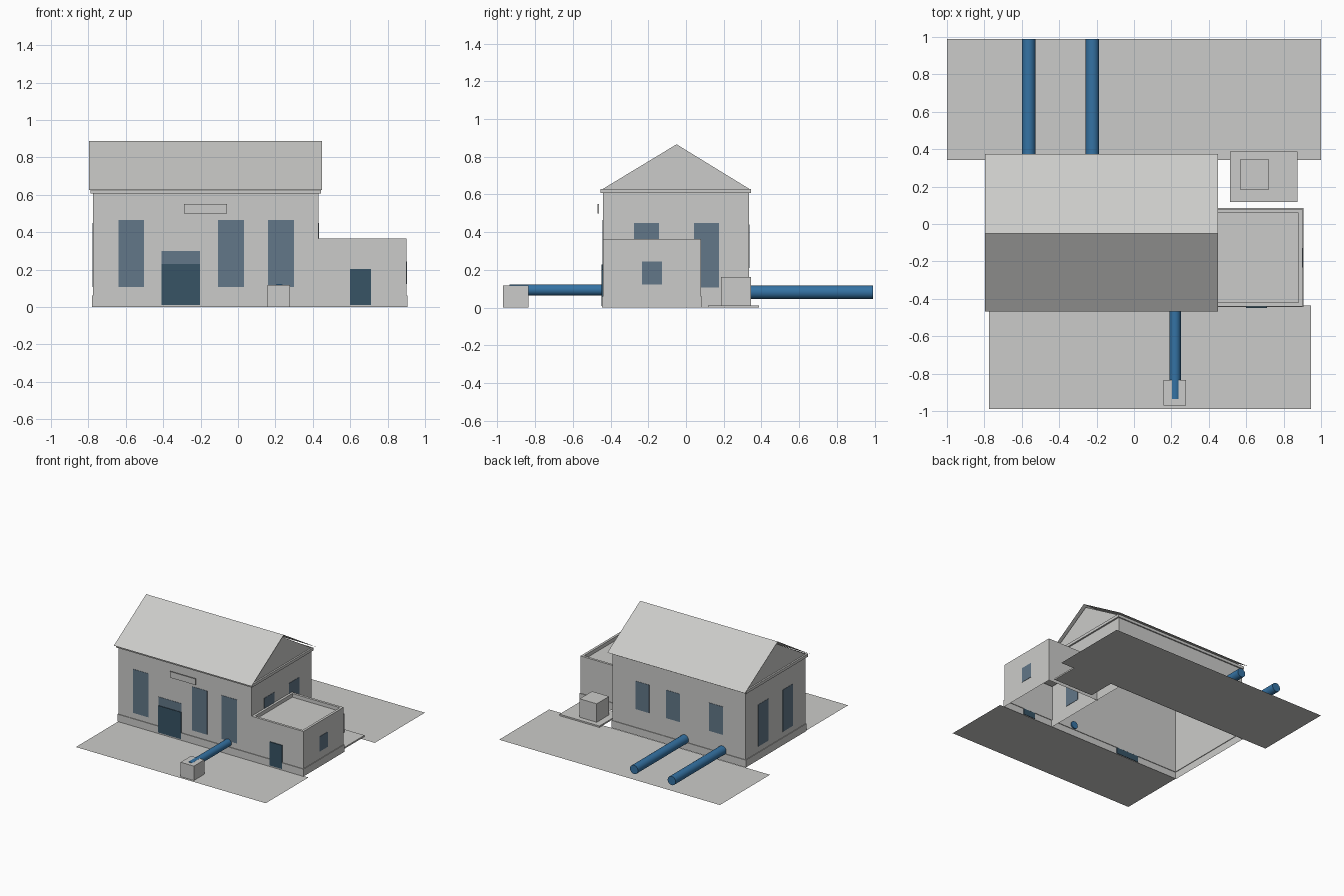
import bpy, bmesh, math

if "Cube" in bpy.data.objects:
    bpy.data.objects.remove(bpy.data.objects["Cube"])


def material(name, rgb):
    m = bpy.data.materials.new(name)
    m.diffuse_color = (*rgb, 1)
    m.use_nodes = True
    m.node_tree.nodes["Principled BSDF"].inputs["Base Color"].default_value = m.diffuse_color
    return m


GREY = material("concrete grey", (0.60, 0.60, 0.585))
GLASS = material("window blue grey", (0.122, 0.184, 0.246))
DOOR = material("door dark blue", (0.038, 0.087, 0.13))
BLUE = material("pipe blue", (0.035, 0.17, 0.37))


def finish(name, bm, mat):
    mesh = bpy.data.meshes.new(name)
    bm.to_mesh(mesh)
    bm.free()
    mesh.materials.append(mat)
    ob = bpy.data.objects.new(name, mesh)
    bpy.context.collection.objects.link(ob)
    return ob


def box(name, x0, x1, y0, y1, z0, z1, mat=GREY):
    bm = bmesh.new()
    bmesh.ops.create_cube(bm, size=1)
    for v in bm.verts:
        v.co.x = x1 if v.co.x > 0 else x0
        v.co.y = y1 if v.co.y > 0 else y0
        v.co.z = z1 if v.co.z > 0 else z0
    return finish(name, bm, mat)


def sheet(name, polys, mat=GREY):
    bm = bmesh.new()
    for poly in polys:
        bm.faces.new([bm.verts.new(p) for p in poly])
    bmesh.ops.remove_doubles(bm, verts=bm.verts, dist=1e-5)
    return finish(name, bm, mat)


def shell(name, x0, x1, y0, y1, levels, cap=False, drop_left=False):
    """Rectangular walls lofted through (height, outward offset) levels, open below."""
    bm = bmesh.new()
    rings = []
    for z, o in levels:
        corners = ((x0 - o, y0 - o), (x1 + o, y0 - o), (x1 + o, y1 + o), (x0 - o, y1 + o))
        rings.append([bm.verts.new((x, y, z)) for x, y in corners])
    for k, (a, b) in enumerate(zip(rings, rings[1:])):
        for i in range(4):
            outer_left = i == 3 and levels[k + 1][1] >= 0
            if not (drop_left and outer_left):
                j = (i + 1) % 4
                bm.faces.new((a[i], a[j], b[j], b[i]))
    if cap:
        bm.faces.new(rings[-1])
    return finish(name, bm, GREY)


# Main hall and side annex
X0, X1, Y0, Y1 = -0.775, 0.43, -0.44, 0.335
AX, AY = 0.90, 0.08
P = 0.06
shell("hall_walls", X0, X1, Y0, Y1, [(0, 0.005), (P, 0.005), (P, 0), (0.607, 0)])
shell("annex_walls", X1, AX, Y0, AY,
      [(0, 0.005), (P, 0.005), (P, 0), (0.365, 0), (0.365, -0.02), (0.335, -0.02)],
      cap=True, drop_left=True)

# Cornice, gables and thin pitched roof
box("cornice", X0 - 0.013, X1 + 0.013, Y0 - 0.013, Y1 + 0.01, 0.607, 0.63)
RIDGE = -0.05
for side, x in (("left", X0), ("right", X1)):
    tri = [(x, Y0, 0.63), (x, Y1, 0.63), (x, RIDGE, 0.866)]
    sheet("gable_" + side, [tri if side == "right" else tri[::-1]])
RX0, RX1, RZ, TOP = -0.797, 0.45, 0.625, 0.887
sheet("roof", [
    [(RX0, -0.468, RZ), (RX1, -0.468, RZ), (RX1, RIDGE, TOP), (RX0, RIDGE, TOP)],
    [(RX0, RIDGE, TOP), (RX1, RIDGE, TOP), (RX1, 0.375, RZ), (RX0, 0.375, RZ)]])

# Windows and doors as thin plates on the walls
T = 0.003
for i, x in enumerate((-0.64, -0.107, 0.161)):
    box(f"front_window_{i}", x, x + 0.138, Y0 - T, Y0 - 0.0005, 0.107, 0.465, GLASS)
for i, x in enumerate((-0.57, -0.182, 0.097)):
    box(f"back_window_{i}", x, x + 0.126, Y1 + 0.0005, Y1 + T, 0.21, 0.44, GLASS)
for i, y in enumerate((-0.276, 0.042)):
    box(f"left_window_{i}", X0 - T, X0 - 0.0005, y, y + 0.133, 0.107, 0.45, GLASS)
    box(f"right_window_{i}", X1 + 0.0005, X1 + T, y, y + 0.133, 0.107, 0.45, GLASS)
box("annex_window", AX + 0.0005, AX + T, -0.233, -0.127, 0.122, 0.244, GLASS)
box("door_transom", -0.41, -0.203, Y0 - T, Y0 - 0.0005, 0.23, 0.30, GLASS)
box("main_door", -0.41, -0.203, Y0 - 0.008, Y0 - 0.0005, 0.01, 0.23, DOOR)
box("annex_door", 0.60, 0.71, Y0 - 0.008, Y0 - 0.0005, 0.01, 0.203, DOOR)

# Blank name board in front of the wall
box("name_board", -0.289, -0.058, -0.469, -0.461, 0.50, 0.55)


# Pipes along the depth
def pipe(name, x, z, r, y0, y1):
    bpy.ops.mesh.primitive_cylinder_add(
        vertices=24, radius=r, depth=y1 - y0,
        location=(x, (y0 + y1) / 2, z), rotation=(math.pi / 2, 0, 0))
    ob = bpy.context.object
    ob.name = name
    ob.data.materials.append(BLUE)
    bpy.ops.object.shade_smooth_by_angle()


pipe("front_pipe", 0.22, 0.094, 0.030, -0.935, -0.43)
for i, x in enumerate((-0.563, -0.222)):
    pipe(f"back_pipe_{i}", x, 0.082, 0.036, 0.33, 0.99)

# Chamber, equipment cabinet and its pad
box("pipe_chamber", 0.159, 0.279, -0.97, -0.834, 0, 0.118)
box("cabinet_pad", 0.513, 0.875, 0.117, 0.387, 0.0, 0.012)
box("cabinet", 0.567, 0.722, 0.185, 0.345, 0.012, 0.163)

# Paved yards
for name, x0, x1, y0, y1 in (("front_yard", -0.775, 0.945, -0.99, -0.437),
                             ("back_yard", -1.0, 1.0, 0.342, 0.99)):
    sheet(name, [[(x0, y0, 0), (x1, y0, 0), (x1, y1, 0), (x0, y1, 0)]])
